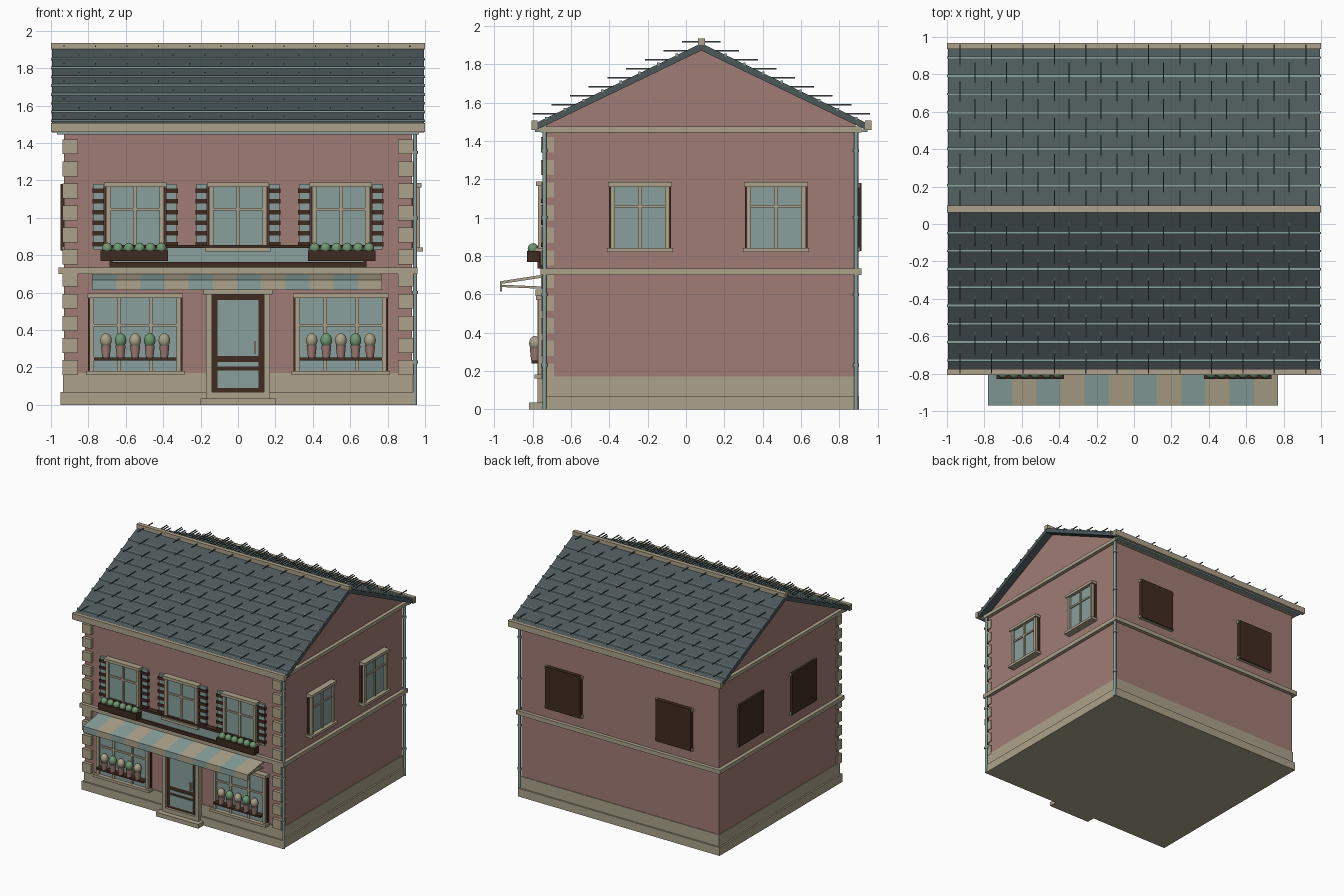
import bpy, bmesh, math
from mathutils import Matrix, Vector

if "Cube" in bpy.data.objects:
    bpy.data.objects.remove(bpy.data.objects["Cube"])


def srgb(r, g, b):
    return tuple(((c / 255 + 0.055) / 1.055) ** 2.4 for c in (r, g, b)) + (1,)


MATS = {}
for n, c in {"brick": (160, 124, 116), "stone": (172, 162, 138), "teal": (136, 160, 156),
             "slate": (76, 88, 90), "dark_wood": (64, 43, 33), "leaf_green": (112, 152, 114)}.items():
    MATS[n] = bpy.data.materials.new(n)
    MATS[n].diffuse_color = srgb(*c)
NAMES = list(MATS)


class Part:
    """One named object gathered from boxes, prisms, rods and balls."""

    def __init__(self, name, frame=None):
        self.name, self.bm, self.frame = name, bmesh.new(), frame or Matrix()

    def paint(self, verts, mat, smooth=False):
        for f in {f for v in verts for f in v.link_faces}:
            f.material_index = NAMES.index(mat)
            f.smooth = smooth

    def box(self, mat, x0, x1, y0, y1, z0, z1):
        m = Matrix.Translation(((x0 + x1) / 2, (y0 + y1) / 2, (z0 + z1) / 2)) @ \
            Matrix.Diagonal((abs(x1 - x0), abs(y1 - y0), abs(z1 - z0), 1))
        self.paint(bmesh.ops.create_cube(self.bm, size=1, matrix=self.frame @ m)["verts"], mat)

    def prism(self, mat, yz, x0, x1):
        """Extrude a (y, z) outline along x."""
        a = [self.bm.verts.new(self.frame @ Vector((x0, y, z))) for y, z in yz]
        b = [self.bm.verts.new(self.frame @ Vector((x1, y, z))) for y, z in yz]
        self.bm.faces.new(a)
        self.bm.faces.new(b[::-1])
        for i in range(len(a)):
            j = (i + 1) % len(a)
            self.bm.faces.new((a[i], b[i], b[j], a[j]))
        self.paint(a + b, mat)

    def rod(self, mat, x, y, z0, z1, r0, r1=None, n=12):
        m = Matrix.Translation((x, y, (z0 + z1) / 2))
        v = bmesh.ops.create_cone(self.bm, cap_ends=True, segments=n, radius1=r0,
                                  radius2=r1 or r0, depth=z1 - z0, matrix=self.frame @ m)["verts"]
        self.paint(v, mat, True)

    def ball(self, mat, x, y, z, rx, rz):
        m = Matrix.Translation((x, y, z)) @ Matrix.Diagonal((rx, rx, rz, 1))
        v = bmesh.ops.create_uvsphere(self.bm, u_segments=12, v_segments=8, radius=1,
                                      matrix=self.frame @ m)["verts"]
        self.paint(v, mat, True)

    def done(self):
        bmesh.ops.recalc_face_normals(self.bm, faces=self.bm.faces)
        me = bpy.data.meshes.new(self.name)
        self.bm.to_mesh(me)
        for n in NAMES:
            me.materials.append(MATS[n])
        o = bpy.data.objects.new(self.name, me)
        bpy.context.collection.objects.link(o)
        bpy.context.view_layer.objects.active = o
        o.select_set(True)
        bpy.ops.object.shade_smooth_by_angle(angle=math.radians(40))
        o.select_set(False)


FRONT, BACK, SIDE, RIDGE = -0.73, 0.885, 0.93, 0.08
TOP, PEAK, SLOPE = 1.475, 1.91, 0.482

# Walls with gables
p = Part("walls")
p.prism("brick", [(FRONT, 0.02), (BACK, 0.02), (BACK, 1.485), (RIDGE, 1.88), (FRONT, 1.485)], -SIDE, SIDE)
p.done()

# Stone base, string course and cornice
p = Part("stone_bands")
for g, z0, z1 in ((0.018, 0, 0.07), (0.005, 0.07, 0.17), (0.03, 0.70, 0.735), (0.03, 1.445, TOP)):
    p.box("stone", -SIDE - g, SIDE + g, FRONT - g, BACK + g, z0, z1)
p.box("stone", -0.2, 0.2, -0.82, FRONT, 0, 0.035)
p.done()

# Corner blocks
p = Part("corner_blocks")
for s in (-1, 1):
    for i in range(11):
        z = 0.2 + i * 0.118
        p.box("stone", s * 0.855, s * 0.937, -0.757, -0.69, z - 0.04, z + 0.04)
p.done()

# Roof slopes
p = Part("roof")
half, t = 0.86, 0.038
for s in (-1, 1):
    p.prism("slate", [(RIDGE, PEAK), (RIDGE + s * half, PEAK - SLOPE * half),
                      (RIDGE + s * half, PEAK - SLOPE * half - t), (RIDGE, PEAK - t)], -0.995, 0.995)
p.done()

# Course lines and tile joints on the slopes
p = Part("roof_tiles")
for s in (-1, 1):
    for i in range(9):
        d = 0.03 + 0.0975 * i
        y, z = RIDGE + s * d, PEAK - SLOPE * d
        if i:
            p.box("teal", -1, 1, y - 0.006, y + 0.006, z - 0.008, z + 0.007)
        for k in range(12):
            x = -0.93 + 0.168 * k + (0.08 if i % 2 else 0)
            if x < 0.99:
                p.box("slate", x - 0.003, x + 0.003, y - 0.07, y + 0.07, z + 0.019, z + 0.026)
p.done()

# Ridge cap, eaves boards and gutters
p = Part("ridge_and_eaves")
p.box("stone", -1, 1, RIDGE - 0.018, RIDGE + 0.018, 1.9, 1.935)
for y0, s in ((-0.775, -1), (0.935, 1)):
    p.box("stone", -1, 1, y0, y0 + s * 0.032, 1.458, 1.508)
    p.box("teal", -0.967, 0.967, y0 - s * 0.02, y0 + s * 0.012, 1.446, 1.459)
p.done()

# Downpipes
p = Part("downpipes")
for y in (-0.738, 0.888):
    p.rod("teal", 0.947, y, 0.0, 1.455, 0.011)
    for z in (0.23, 0.6, 1.0, 1.35):
        p.rod("teal", 0.947, y, z - 0.008, z + 0.008, 0.016)
p.done()


def wall_frame(x, y, angle):
    """Local -y points out of the wall."""
    return Matrix.Translation((x, y, 0)) @ Matrix.Rotation(math.radians(angle), 4, "Z")


def window(name, frame, w, z0, z1, uprights, bar_z):
    p = Part(name, frame)
    h = w / 2
    p.box("dark_wood", -h - 0.008, h + 0.008, -0.02, 0.01, z0 + 0.01, z1 - 0.01)
    p.box("teal", -h + 0.01, h - 0.01, -0.025, 0, z0 + 0.01, z1 - 0.01)
    for s in (-1, 1):
        p.box("stone", s * h, s * (h - 0.025), -0.042, 0, z0, z1)
    for x in uprights:
        p.box("stone", x - 0.008, x + 0.008, -0.036, 0, z0, z1)
    p.box("stone", -h, h, -0.034, 0, bar_z - 0.007, bar_z + 0.007)
    p.box("stone", -h - 0.012, h + 0.012, -0.052, 0, z1 - 0.024, z1)
    p.box("stone", -h - 0.018, h + 0.018, -0.06, 0, z0, z0 + 0.022)
    p.done()


def closed_window(name, frame):
    p = Part(name, frame)
    p.box("dark_wood", -0.165, 0.165, -0.032, 0.01, 0.825, 1.18)
    for z in (0.835, 1.168):
        p.box("stone", -0.175, 0.175, -0.024, 0, z - 0.012, z + 0.012)
    p.done()


# Upper windows, right side windows, closed windows at back and left
for i, x in enumerate((-0.55, 0, 0.55)):
    window(f"upper_window_{i}", wall_frame(x, FRONT, 0), 0.31, 0.82, 1.19, (0,), 1.045)
for i, y in enumerate((-0.24, 0.47)):
    window(f"side_window_{i}", wall_frame(SIDE, y, 90), 0.31, 0.82, 1.185, (0,), 1.06)
    closed_window(f"left_closed_window_{i}", wall_frame(-SIDE + 0.013, y, -90))
for i, x in enumerate((-0.52, 0.52)):
    closed_window(f"back_closed_window_{i}", wall_frame(x, BACK, 180))

# Shutters with slats
p = Part("shutters")
for cx in (-0.55, 0, 0.55):
    for s in (-1, 1):
        a, b = cx + s * 0.168, cx + s * 0.222
        p.box("teal", a, b, FRONT - 0.018, FRONT, 0.83, 1.18)
        for k in range(6):
            z = 0.86 + k * 0.057
            p.box("dark_wood", a - s * 0.002, b + s * 0.006, FRONT - 0.026, FRONT, z - 0.012, z + 0.012)
p.done()

# Shop windows with shelf and potted plants
for i, cx in enumerate((-0.55, 0.55)):
    fr = wall_frame(cx, FRONT, 0)
    window(f"shop_window_{i}", fr, 0.49, 0.16, 0.595, (-0.085, 0.085), 0.425)
    p = Part(f"shop_plants_{i}", fr)
    p.box("dark_wood", -0.22, 0.22, -0.075, -0.02, 0.238, 0.254)
    for k in range(5):
        x = (k - 2) * 0.078
        p.rod("brick", x, -0.058, 0.254, 0.318, 0.02, 0.027)
        p.ball("leaf_green" if k % 2 else "stone", x, -0.058, 0.345, 0.031, 0.038)
    p.done()

# Door
p = Part("door", wall_frame(0, FRONT, 0))
p.box("dark_wood", -0.14, 0.14, -0.025, 0, 0.05, 0.595)
p.box("teal", -0.11, 0.11, -0.03, 0, 0.26, 0.56)
p.box("teal", -0.11, 0.11, -0.03, 0, 0.09, 0.185)
p.box("teal", -0.11, 0.11, -0.03, 0, 0.205, 0.228)
p.box("stone", 0.085, 0.097, -0.05, -0.025, 0.275, 0.34)
for s in (-1, 1):
    p.box("stone", s * 0.14, s * 0.172, -0.045, 0, 0.03, 0.6)
p.box("stone", -0.185, 0.185, -0.055, 0, 0.59, 0.625)
p.box("stone", -0.16, 0.16, -0.045, 0, 0.035, 0.07)
p.done()

# Blank sign board with dark border
p = Part("sign_board", wall_frame(0, FRONT, 0))
p.box("teal", -0.68, 0.68, -0.035, 0, 0.735, 0.85)
p.box("dark_wood", -0.685, 0.685, -0.045, 0, 0.735, 0.765)
p.box("dark_wood", -0.685, 0.685, -0.045, 0, 0.838, 0.856)
for s in (-1, 1):
    p.box("dark_wood", s * 0.67, s * 0.688, -0.045, 0, 0.735, 0.856)
p.done()

# Flower boxes
p = Part("flower_boxes", wall_frame(0, FRONT, 0))
for cx in (-0.555, 0.555):
    p.box("dark_wood", cx - 0.18, cx + 0.18, -0.1, -0.035, 0.768, 0.825)
    for k in range(6):
        p.ball("leaf_green", cx + (k - 2.5) * 0.058, -0.068, 0.837, 0.028, 0.03)
p.done()

# Striped awning with valance and arms
p = Part("awning")
w = 1.55 / 12
for k in range(12):
    x = -0.78 + k * w
    p.prism("stone" if k % 2 else "teal", [(FRONT, 0.705), (-0.97, 0.668), (-0.97, 0.615),
                                           (-0.96, 0.615), (-0.96, 0.655), (FRONT, 0.69)], x, x + w)
for x in (-0.75, 0.74):
    p.prism("stone", [(FRONT, 0.64), (-0.962, 0.65), (-0.962, 0.638), (FRONT, 0.628)], x - 0.007, x + 0.007)
p.done()

for m in bpy.data.materials:
    if m.users and not m.is_grease_pencil:
        m.use_nodes = True
        m.node_tree.nodes["Principled BSDF"].inputs["Base Color"].default_value = m.diffuse_color
